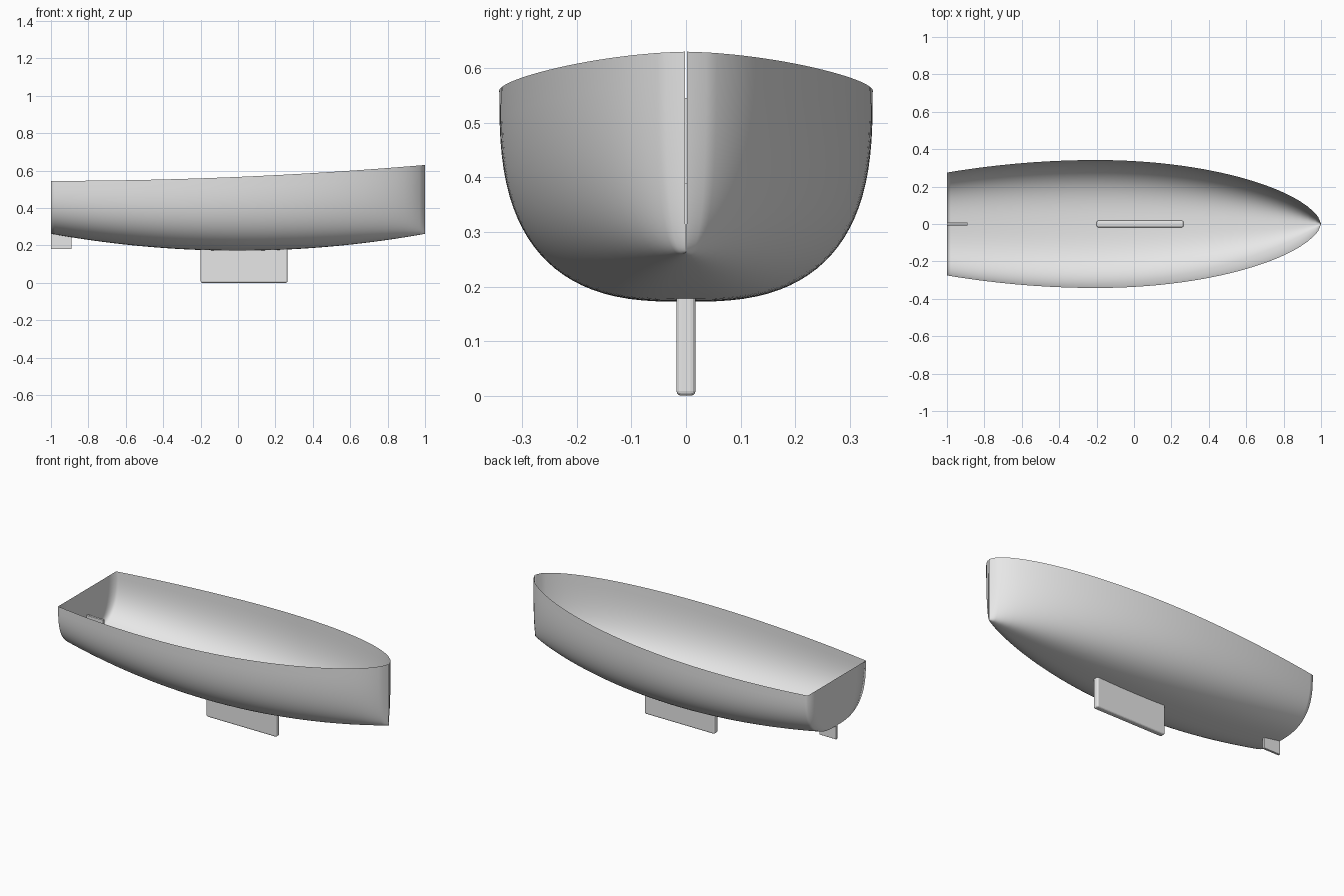
import bpy, bmesh, math
from mathutils import Vector

cube = bpy.data.objects.get("Cube")
if cube:
    bpy.data.objects.remove(cube, do_unlink=True)

gray = bpy.data.materials.new("plain_gray")
gray.use_nodes = True
gray.diffuse_color = (0.8, 0.8, 0.8, 1)
gray.node_tree.nodes["Principled BSDF"].inputs["Base Color"].default_value = (0.8, 0.8, 0.8, 1)


def finish(bm, name):
    mesh = bpy.data.meshes.new(name)
    bm.to_mesh(mesh)
    bm.free()
    mesh.materials.append(gray)
    ob = bpy.data.objects.new(name, mesh)
    bpy.context.collection.objects.link(ob)
    return ob


def half_beam(x):
    if x < -0.2:
        return 0.342 - 0.067 * ((x + 0.2) / 0.8) ** 2
    u = min((x + 0.2) / 1.2, 1)
    return max(0.342 * (1 - u * u) ** 0.6, 0.002)


def section(x, count):
    # Superellipse rib running from one gunwale under the keel to the other
    sheer = 0.545 + 0.085 * ((x + 1) / 2) ** 2
    keel = 0.172 + 0.09 * x * x
    rib = []
    for j in range(count + 1):
        a = math.pi * (j / count - 0.5)
        side = math.copysign(abs(math.sin(a)) ** 0.714, a)
        depth = max(math.cos(a), 0) ** 0.714
        rib.append(Vector((x, half_beam(x) * side, sheer - (sheer - keel) * depth)))
    return rib


def add_grid(bm, rows):
    grid = [[bm.verts.new(p) for p in row] for row in rows]
    for r, s in zip(grid, grid[1:]):
        for j in range(len(r) - 1):
            bm.faces.new((r[j], r[j + 1], s[j + 1], s[j]))


# Hull shell, open on top, with a flat transom
RIBS, AROUND = 48, 48
stations = [-1, -0.98] + [-0.98 + 1.95 * i / RIBS for i in range(1, RIBS + 1)] + [0.985, 1]
ribs = [section(x, AROUND) for x in stations]
bm = bmesh.new()
add_grid(bm, ribs)
stern = ribs[0]
half = AROUND // 2
add_grid(bm, [[stern[j].lerp(stern[AROUND - j], k / 6) for k in range(7)]
              for j in range(half + 1)])
bmesh.ops.remove_doubles(bm, verts=bm.verts, dist=0.00005)
bmesh.ops.dissolve_degenerate(bm, edges=bm.edges, dist=0.00001)
# Point every face outward from the hull's middle
for f in bm.faces:
    f.normal_update()
    c = f.calc_center_median()
    if f.normal.dot(c - Vector((0, 0, 0.5))) < 0:
        f.normal_flip()
    f.smooth = True
finish(bm, "hull")


# Rounded slabs below the hull
def slab(name, lo, hi, radius):
    bm = bmesh.new()
    bmesh.ops.create_cube(bm, size=1)
    lo, hi = Vector(lo), Vector(hi)
    for v in bm.verts:
        v.co = (lo + hi) / 2 + v.co * (hi - lo)
    ob = finish(bm, name)
    bevel = ob.modifiers.new("rounded_edges", 'BEVEL')
    bevel.width = radius
    bevel.segments = 3
    return ob


slab("keel", (-0.2, -0.0175, 0), (0.265, 0.0175, 0.19), 0.009)
slab("rudder", (-1, -0.007, 0.18), (-0.89, 0.007, 0.39), 0.002)
